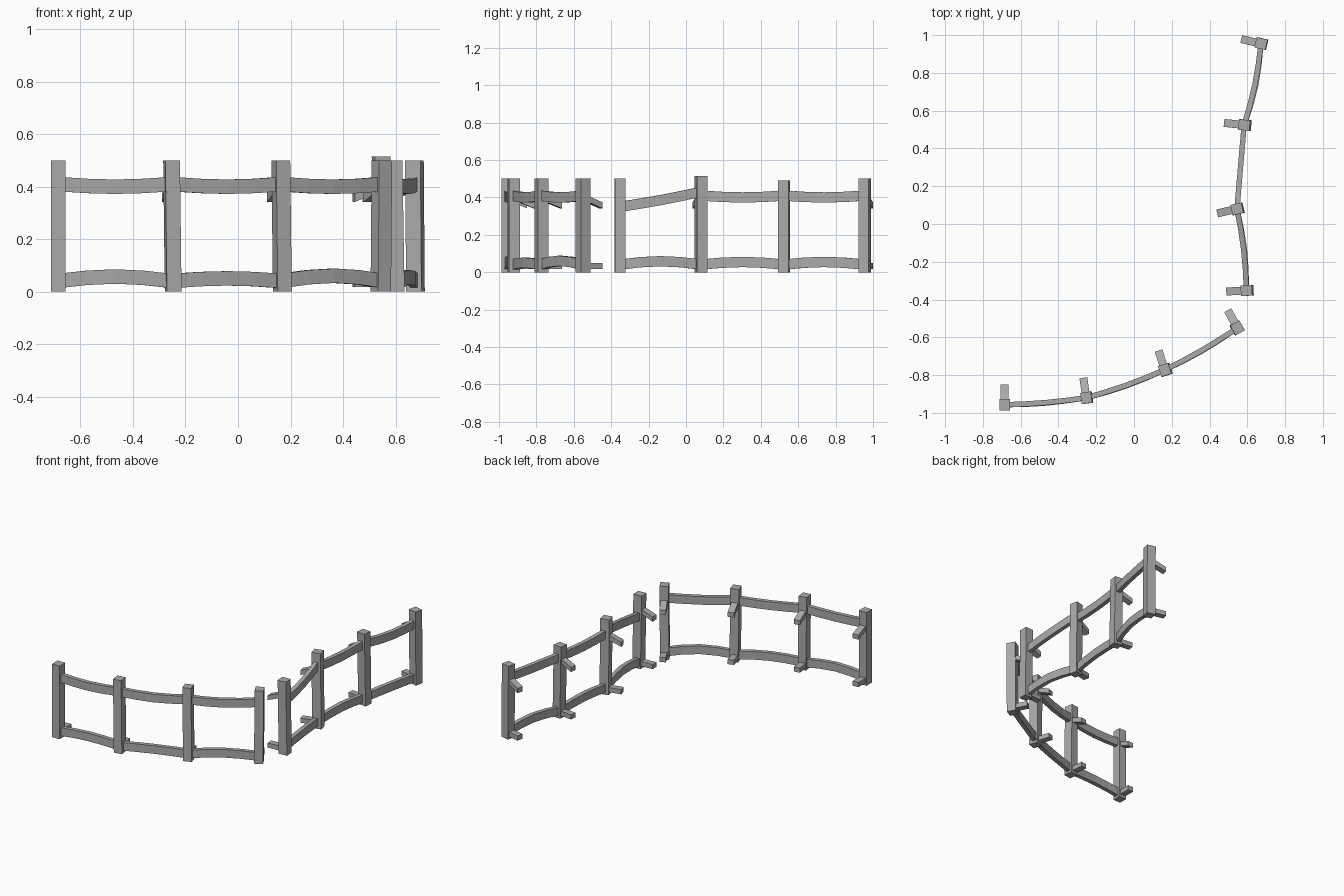
import bpy, bmesh, math
from mathutils import Vector, Matrix

cube = bpy.data.objects.get("Cube")
if cube:
    bpy.data.objects.remove(cube, do_unlink=True)

grey = bpy.data.materials.new("weathered grey")
grey.use_nodes = True
grey.diffuse_color = (0.4, 0.4, 0.4, 1)
grey.node_tree.nodes["Principled BSDF"].inputs["Base Color"].default_value = (0.4, 0.4, 0.4, 1)


def sweep(name, path, width, height, side, up):
    """Flat-faced beam: a rectangle carried along a path."""
    bm = bmesh.new()
    rings = []
    for p in path:
        rings.append([bm.verts.new(p + side * (width / 2 * a) + up * (height / 2 * b))
                      for a, b in ((-1, -1), (1, -1), (1, 1), (-1, 1))])
    for r, s in zip(rings, rings[1:]):
        for i in range(4):
            j = (i + 1) % 4
            bm.faces.new((r[i], r[j], s[j], s[i]))
    bm.faces.new(rings[0][::-1])
    bm.faces.new(rings[-1])
    bmesh.ops.recalc_face_normals(bm, faces=bm.faces)
    mesh = bpy.data.meshes.new(name)
    bm.to_mesh(mesh)
    bm.free()
    mesh.materials.append(grey)
    obj = bpy.data.objects.new(name, mesh)
    bpy.context.collection.objects.link(obj)


Z = Vector((0, 0, 1))

# Each post: x, y, inward direction in degrees, top height, foot offset x
front_run = [(-0.685, -0.957, 90, 0.5, 0), (-0.253, -0.92, 98, 0.5, 0.006),
             (0.163, -0.772, 108, 0.5, 0.006), (0.548, -0.55, 119, 0.5, -0.004)]
side_run = [(0.595, -0.352, 183, 0.5, 0.008), (0.545, 0.08, 193, 0.515, 0.006),
            (0.583, 0.524, 174, 0.49, 0.008), (0.672, 0.955, 167, 0.5, 0.004)]

# Posts with a sloping upper brace and a flat foot behind each
for run, label in ((front_run, "front"), (side_run, "side")):
    for i, (x, y, deg, top, lean) in enumerate(run):
        a = math.radians(deg)
        inward = Vector((math.cos(a), math.sin(a), 0))
        across = Vector((-inward.y, inward.x, 0))
        c = Vector((x, y, 0))
        tag = f"{label}_{i + 1}"
        sweep("post_" + tag, [c + Vector((lean, 0, 0)), c + Z * top],
              0.056, 0.06, across, inward)
        sweep("brace_" + tag, [c + Z * 0.4, c + inward * 0.107 + Z * 0.358],
              0.042, 0.032, across, Z)
        sweep("foot_" + tag, [c + Z * 0.034, c + inward * 0.107 + Z * 0.034],
              0.042, 0.032, across, Z)

# Bent rails: for each span, sideways bow, lower rise
bows = {"front": [(0.01, 0.017), (0.012, 0.01), (0.012, 0.02)],
        "side": [(0.015, 0.018), (0.0, 0.014), (0.018, 0.014)]}
for run, label in ((front_run, "front"), (side_run, "side")):
    for i, (p, q) in enumerate(zip(run, run[1:])):
        a, b = Vector((p[0], p[1], 0)), Vector((q[0], q[1], 0))
        along = (b - a).normalized()
        out = Vector((along.y, -along.x, 0))
        bow, rise = bows[label][i]
        sagging = label == "side" and i == 0     # one rail has slipped at its end
        for level, z0, dz, k in (("upper", 0.41, -0.01, 0.7), ("lower", 0.041, rise, 1.0)):
            path = []
            for s in range(5):
                t = s / 4
                wave = math.sin(math.pi * t)
                z = z0 + dz * wave
                if sagging and level == "upper":
                    z = 0.35 + 0.08 * t - 0.004 * wave
                path.append(a.lerp(b, t) + out * (bow * wave * k) + Z * z)
            sweep(f"{level}_rail_{label}_{i + 1}", path, 0.028, 0.055, out, Z)
